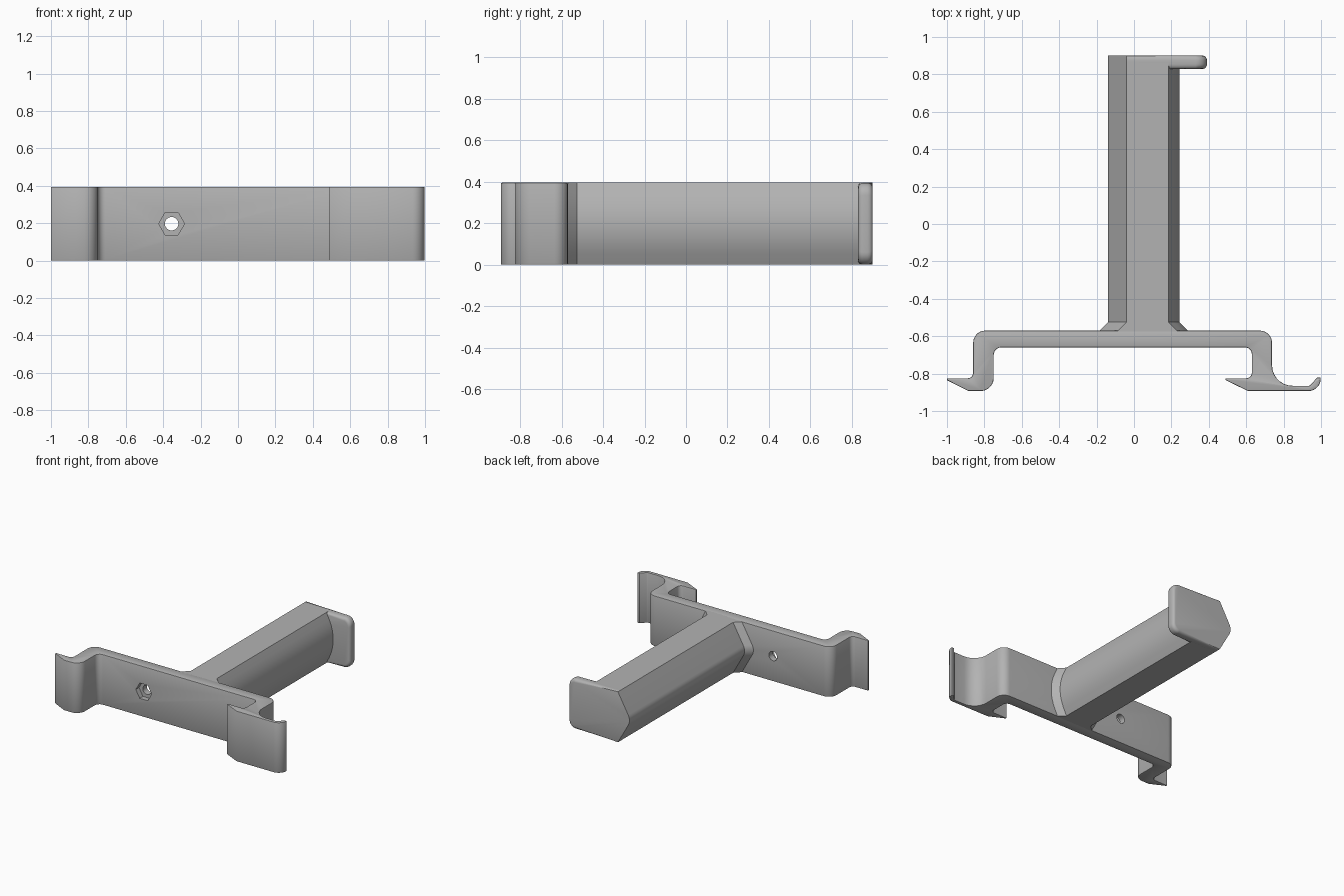
import bpy, bmesh, math
from mathutils import Vector

if "Cube" in bpy.data.objects:
    bpy.data.objects.remove(bpy.data.objects["Cube"])

H = 0.395          # overall height
MID = H / 2

grey = bpy.data.materials.new("plain grey")
grey.use_nodes = True
grey.diffuse_color = (0.45, 0.45, 0.45, 1)
grey.node_tree.nodes["Principled BSDF"].inputs["Base Color"].default_value = grey.diffuse_color


def rounded(corners, steps=7):
    """Turn (x, y, radius) corners into an outline with arcs."""
    out = []
    for i, (x, y, r) in enumerate(corners):
        p = Vector((x, y))
        if r == 0:
            out.append(p)
            continue
        a = (Vector(corners[i - 1][:2]) - p).normalized()
        b = (Vector(corners[(i + 1) % len(corners)][:2]) - p).normalized()
        half = a.angle(b) / 2
        centre = p + (a + b).normalized() * (r / math.sin(half))
        start = p + a * (r / math.tan(half)) - centre
        turn = start.angle_signed(p + b * (r / math.tan(half)) - centre)
        for k in range(steps + 1):
            t = -turn * k / steps
            c, s = math.cos(t), math.sin(t)
            out.append(centre + Vector((start.x * c - start.y * s, start.x * s + start.y * c)))
    return out


def loft(name, rings, bevel=0, bevel_ring=None):
    """Skin matching rings of 3D points, cap the ends, soften cap edges."""
    bm = bmesh.new()
    loops = [[bm.verts.new(p) for p in ring] for ring in rings]
    n = len(loops[0])
    for lo, hi in zip(loops, loops[1:]):
        for i in range(n):
            j = (i + 1) % n
            bm.faces.new((lo[i], lo[j], hi[j], hi[i]))
    caps = [bm.faces.new(loops[0][::-1]), bm.faces.new(loops[-1])]
    bmesh.ops.recalc_face_normals(bm, faces=bm.faces)
    if bevel:
        edges = {e for f in caps for e in f.edges}
        bmesh.ops.bevel(bm, geom=list(edges), offset=bevel, segments=2,
                        profile=0.5, affect='EDGES', clamp_overlap=True)
    mesh = bpy.data.meshes.new(name)
    bm.to_mesh(mesh)
    bm.free()
    mesh.materials.append(grey)
    ob = bpy.data.objects.new(name, mesh)
    bpy.context.collection.objects.link(ob)
    return ob


def smooth(ob, angle=25):
    bpy.ops.object.select_all(action='DESELECT')
    ob.select_set(True)
    bpy.context.view_layer.objects.active = ob
    bpy.ops.object.shade_smooth_by_angle(angle=math.radians(angle))


# Crossbar with its two hooked clips, drawn from above
clip = rounded([
    (-1.0, -0.825, 0), (-1.0, -0.835, 0), (-0.885, -0.893, 0),
    (-0.75, -0.893, 0.07), (-0.75, -0.66, 0.04), (0.63, -0.66, 0.035),
    (0.63, -0.825, 0.03), (0.49, -0.825, 0), (0.49, -0.835, 0),
    (0.61, -0.893, 0), (0.998, -0.893, 0.065), (0.998, -0.822, 0),
    (0.978, -0.822, 0), (0.94, -0.865, 0.015), (0.738, -0.865, 0.11),
    (0.738, -0.57, 0.065), (-0.86, -0.57, 0.065), (-0.86, -0.825, 0.03)])
crossbar = loft("clip_crossbar", [[(p.x, p.y, z) for p in clip] for z in (0, H)], bevel=0.008)


# Screw hole with hexagonal nut recess
def cutter(sides, radius, y0, y1):
    ring = [(radius * math.cos(math.tau * i / sides), radius * math.sin(math.tau * i / sides))
            for i in range(sides)]
    return loft("cutter", [[(-0.355 + x, y, MID + z) for x, z in ring] for y in (y0, y1)])


for tool in (cutter(6, 0.069, -0.7, -0.62), cutter(24, 0.036, -0.75, -0.5)):
    mod = crossbar.modifiers.new("cut", 'BOOLEAN')
    mod.object = tool
    mod.solver = 'EXACT'
    bpy.context.view_layer.objects.active = crossbar
    bpy.ops.object.modifier_apply(modifier=mod.name)
    bpy.data.objects.remove(tool)
smooth(crossbar)

# Arm: flat top and bottom, sides sloping out to rounded ridges
LEFT_TIP = (-0.152, MID, 0.08)
section = rounded([(-0.04, 0, 0), (0.185, 0, 0), (0.282, MID, 0.33),
                   (0.185, H, 0), (-0.04, H, 0), LEFT_TIP])


def arm_ring(y, flare=0):
    return [(p.x + (flare if p.x > 0.1 else -flare), y, p.y) for p in section]


arm = loft("spool_arm", [arm_ring(-0.59, 0.045), arm_ring(-0.57, 0.045),
                         arm_ring(-0.525), arm_ring(0.86)])
smooth(arm)

# End stop: same ridge on one side, rounded lip on the other
stop = rounded([(-0.04, 0, 0), (0.39, 0, 0.06), (0.39, H, 0.06), (-0.04, H, 0), LEFT_TIP])


def stop_ring(y, inset):
    ring = []
    for p in stop:
        pull = inset * max(0, min(1, (p.x - 0.2) / 0.13))
        away = Vector((p.x - 0.33, (p.y - MID) * 0.35))
        d = away.normalized() if away.length else away
        ring.append((p.x - abs(d.x) * pull, y, p.y - d.y * pull))
    return ring


R = 0.025
turns = [math.radians(a) for a in (0, 22.5, 45, 67.5, 90)]
rings = [stop_ring(0.83 + R * (1 - math.sin(a)), R * (1 - math.cos(a))) for a in reversed(turns)]
rings += [stop_ring(0.9 - R * (1 - math.sin(a)), R * (1 - math.cos(a))) for a in turns]
end_stop = loft("end_stop", rings)
smooth(end_stop, 30)
